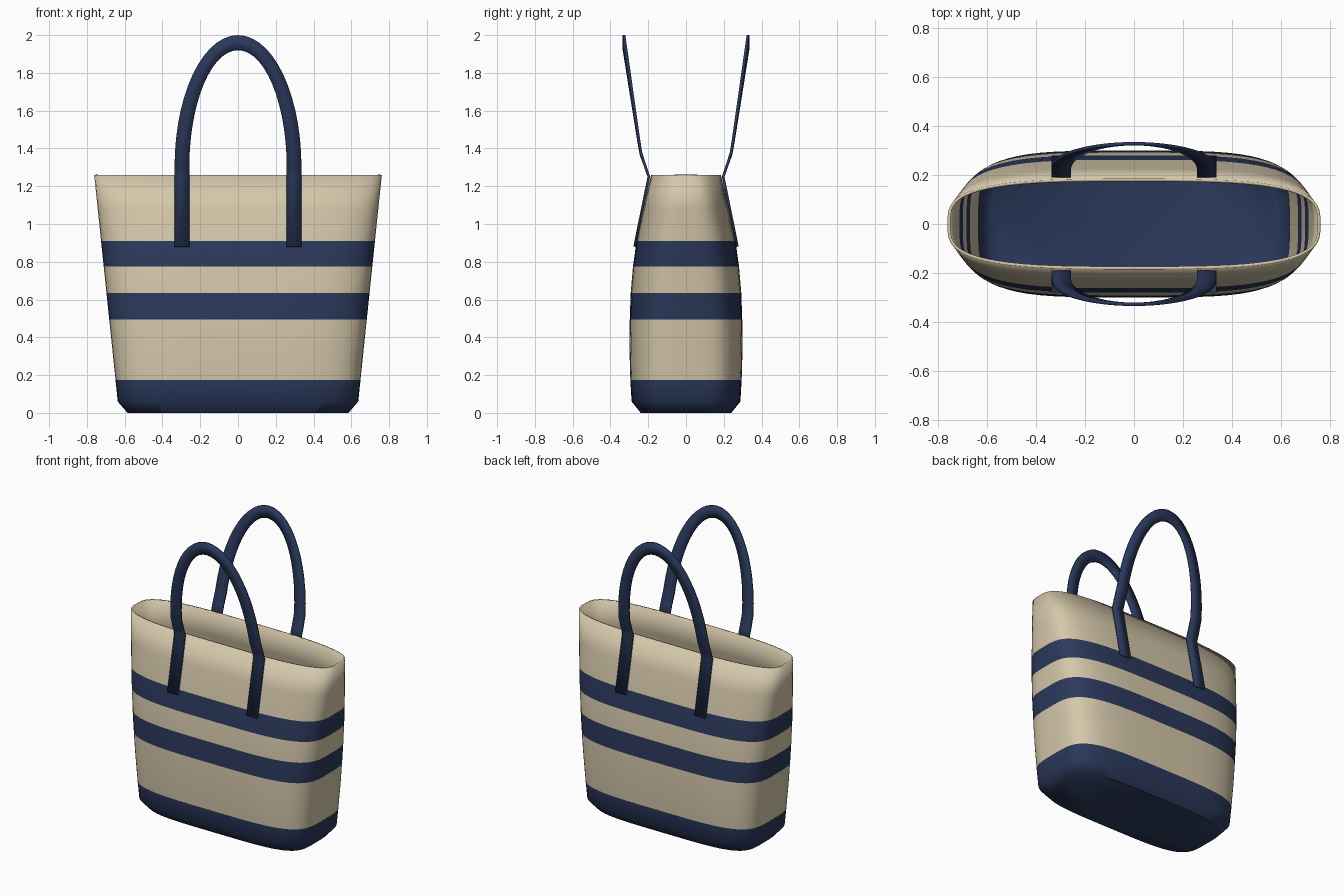
import bpy, math

if "Cube" in bpy.data.objects:
    bpy.data.objects.remove(bpy.data.objects["Cube"])


def material(name, color):
    m = bpy.data.materials.new(name)
    m.diffuse_color = color
    m.use_nodes = True
    m.node_tree.nodes["Principled BSDF"].inputs["Base Color"].default_value = m.diffuse_color
    return m


canvas = material("canvas_beige", (0.66, 0.57, 0.40, 1))
navy = material("navy_cloth", (0.024, 0.040, 0.105, 1))


def interp(points, z):
    for (z0, v0), (z1, v1) in zip(points, points[1:]):
        if z <= z1:
            return v0 + (v1 - v0) * (z - z0) / (z1 - z0)
    return points[-1][1]


def make_object(name, verts, faces, mats, thickness, offset):
    mesh = bpy.data.meshes.new(name)
    mesh.from_pydata(verts, [], faces)
    for m in mats:
        mesh.materials.append(m)
    ob = bpy.data.objects.new(name, mesh)
    bpy.context.collection.objects.link(ob)
    sol = ob.modifiers.new("thickness", "SOLIDIFY")
    sol.thickness = thickness
    sol.offset = offset
    return ob


def smooth(ob, angle):
    bpy.ops.object.select_all(action="DESELECT")
    ob.select_set(True)
    bpy.context.view_layer.objects.active = ob
    bpy.ops.object.shade_smooth_by_angle(angle=math.radians(angle))


# Bag body: rounded-rectangle rings, (height, half width, half depth)
N = 64
HALF_X = [(0, 0.585), (0.06, 0.637), (1.26, 0.762)]
rings = [(0, 0.24), (0.06, 0.288), (0.175, 0.295), (0.35, 0.30), (0.495, 0.298),
         (0.635, 0.293), (0.775, 0.281), (0.91, 0.262), (1.08, 0.226), (1.26, 0.185)]
verts, faces = [], []
for z, b in rings:
    a = interp(HALF_X, z)
    n = 4.2 - 0.9 * z / 1.26
    for i in range(N):
        t = math.tau * (i + 0.5) / N
        c, s = math.cos(t), math.sin(t)
        verts.append((math.copysign(abs(c) ** (2 / n), c) * a,
                      math.copysign(abs(s) ** (2 / n), s) * b, z))
faces.append(list(reversed(range(N))))
for r in range(len(rings) - 1):
    for i in range(N):
        j = (i + 1) % N
        faces.append((r * N + i, r * N + j, (r + 1) * N + j, (r + 1) * N + i))
body = make_object("bag_body", verts, faces, [canvas, navy], 0.012, -1)

# Navy base and two navy stripes
for p in body.data.polygons:
    z = p.center.z
    if z < 0.175 or 0.495 < z < 0.635 or 0.775 < z < 0.91:
        p.material_index = 1
smooth(body, 50)

# Handles: flat straps, sewn to the panel, kinking outward above the rim
LEAN = [(0.88, 0.272), (1.25, 0.197), (1.38, 0.241), (1.96, 0.328)]
SEGS = 28
for name, side in (("front_handle", -1), ("back_handle", 1)):
    path = []
    for z in (0.88, 1.25):
        path.append((0.258, 0.336, z, z, z))
    for k in range(SEGS + 1):
        t = math.pi * k / SEGS
        c, s = math.cos(t), math.sin(t)
        path.append((0.258 * c, 0.336 * c, 1.30 + 0.62 * s, 1.30 + 0.70 * s, 1.30 + 0.66 * s))
    for z in (1.25, 0.88):
        path.append((-0.258, -0.336, z, z, z))
    verts = []
    for xi, xo, zi, zo, zc in path:
        y = side * interp(LEAN, zc)
        verts += [(xi, y, zi), (xo, y, zo)]
    faces = [(2 * k, 2 * k + 1, 2 * k + 3, 2 * k + 2) for k in range(len(path) - 1)]
    strap = make_object(name, verts, faces, [navy], 0.014, 0)
    smooth(strap, 20)
